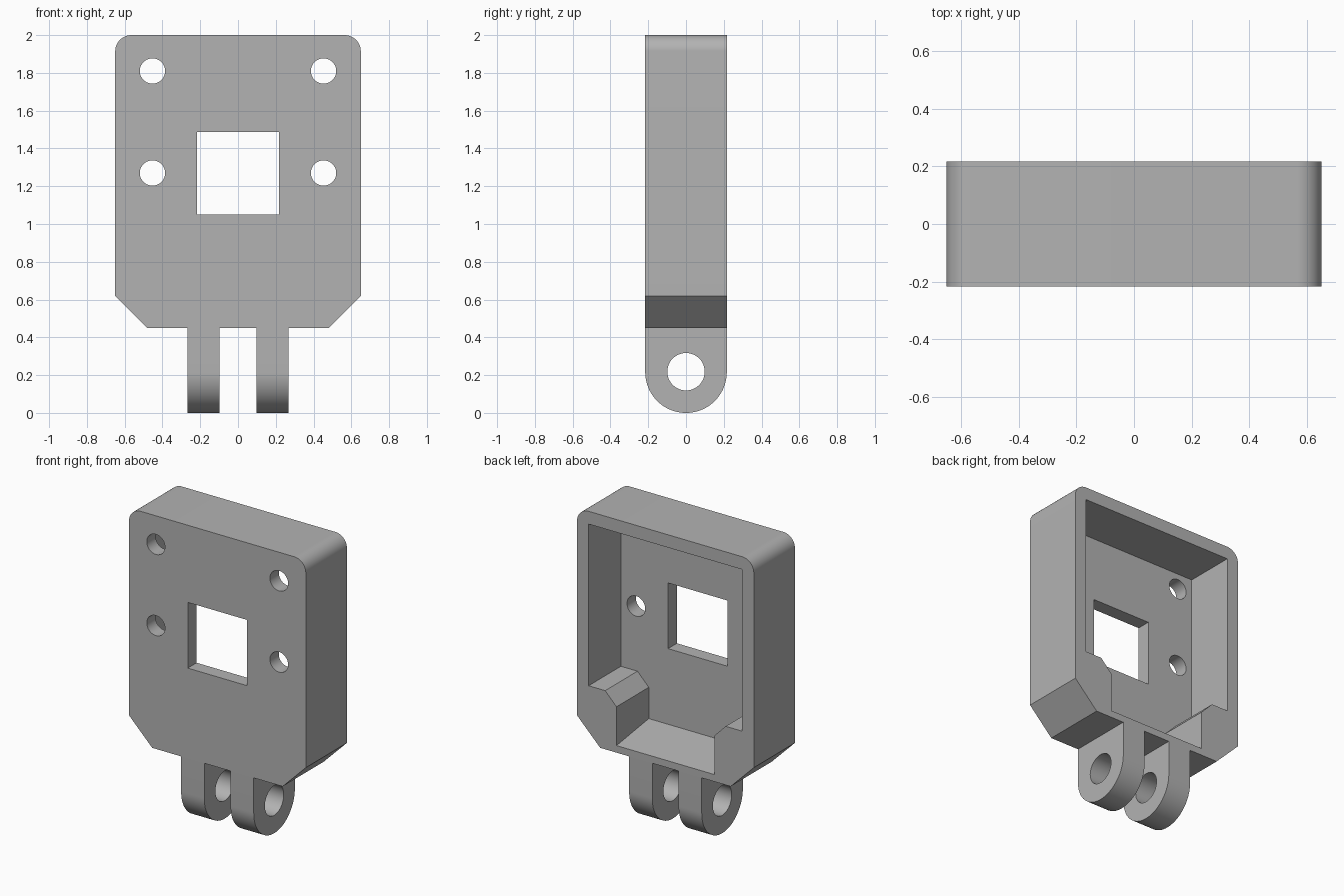
import bpy, bmesh, math
from mathutils import Vector

if "Cube" in bpy.data.objects:
    bpy.data.objects.remove(bpy.data.objects["Cube"], do_unlink=True)

HALF_DEPTH = 0.216   # half of the housing depth
FLOOR_Y = -0.123     # inner face of the front plate
WALL_X = 0.565       # inner face of the side walls

grey = bpy.data.materials.new("plain grey")
grey.use_nodes = True
grey.diffuse_color = (0.45, 0.45, 0.45, 1)
grey.node_tree.nodes["Principled BSDF"].inputs["Base Color"].default_value = (0.45, 0.45, 0.45, 1)


def arc(cx, cz, r, start, end, steps):
    """Points along an arc, angles in degrees."""
    angles = [math.radians(start + (end - start) * i / steps) for i in range(steps + 1)]
    return [(cx + r * math.cos(a), cz + r * math.sin(a)) for a in angles]


def circle(cx, cz, r, steps=48):
    return arc(cx, cz, r, 0, 360, steps)[:-1]


def mirrored(right):
    """Close a right-hand half outline with its mirror image."""
    return right + [(-x, z) for x, z in reversed(right)]


def prism(name, points, start, end, axis="y"):
    """Extrude a (horizontal, z) outline along the given axis."""
    bm = bmesh.new()
    place = (lambda u, z, d: (u, d, z)) if axis == "y" else (lambda u, z, d: (d, u, z))
    face = bm.faces.new([bm.verts.new(place(u, z, start)) for u, z in points])
    new = bmesh.ops.extrude_face_region(bm, geom=[face])["geom"]
    shift = Vector(place(0, 0, end - start))
    bmesh.ops.translate(bm, verts=[v for v in new if isinstance(v, bmesh.types.BMVert)], vec=shift)
    bmesh.ops.recalc_face_normals(bm, faces=bm.faces)
    mesh = bpy.data.meshes.new(name)
    bm.to_mesh(mesh)
    bm.free()
    mesh.materials.append(grey)
    obj = bpy.data.objects.new(name, mesh)
    bpy.context.collection.objects.link(obj)
    return obj


def combine(target, tool, operation):
    """Apply a boolean and discard the tool."""
    mod = target.modifiers.new(operation.lower(), "BOOLEAN")
    mod.operation = operation
    mod.solver = "EXACT"
    mod.object = tool
    bpy.context.view_layer.objects.active = target
    bpy.ops.object.modifier_apply(modifier=mod.name)
    bpy.data.objects.remove(tool, do_unlink=True)


# Housing block: rounded top corners, chamfered bottom corners
outline = mirrored([(0.48, 0.45), (0.65, 0.62)] + arc(0.565, 1.915, 0.085, 0, 90, 16))
housing = prism("bracket_housing", outline, -HALF_DEPTH, HALF_DEPTH)

# Rear cavity with stepped lower corners and a sloping sill
OVERSHOOT = 0.05
slope = 0.05 / (HALF_DEPTH - FLOOR_Y)
pocket = mirrored([(0.36, 0.497), (0.36, 0.755), (0.443, 0.84), (WALL_X, 0.84), (WALL_X, 1.915)])
cavity = prism("cavity_cutter", pocket, FLOOR_Y, HALF_DEPTH + OVERSHOOT)
for v in cavity.data.vertices:
    if v.co.z < 0.6:
        v.co.z += slope * (HALF_DEPTH - v.co.y)
combine(housing, cavity, "DIFFERENCE")

# Square window through the front plate
window = prism("window_cutter", mirrored([(0.218, 1.05), (0.218, 1.487)]), -0.4, 0)
combine(housing, window, "DIFFERENCE")

# Four screw holes
for x in (-0.453, 0.453):
    for z in (1.27, 1.81):
        combine(housing, prism("screw_hole_cutter", circle(x, z, 0.067), -0.4, 0), "DIFFERENCE")

# Two hinge lugs with pivot holes
for side in (-1, 1):
    profile = arc(0, HALF_DEPTH, HALF_DEPTH, 180, 360, 40)
    profile += [(HALF_DEPTH, 0.47), (-HALF_DEPTH, 0.47)]
    lug = prism("hinge_lug", profile, side * 0.097, side * 0.267, "x")
    pivot = prism("pivot_cutter", circle(0, 0.218, 0.099), 0, side * 0.4, "x")
    combine(lug, pivot, "DIFFERENCE")
    combine(housing, lug, "UNION")

# Smooth the rounded surfaces, keep hard edges
bpy.ops.object.select_all(action="DESELECT")
housing.select_set(True)
bpy.context.view_layer.objects.active = housing
bpy.ops.object.shade_smooth_by_angle(angle=math.radians(30))
